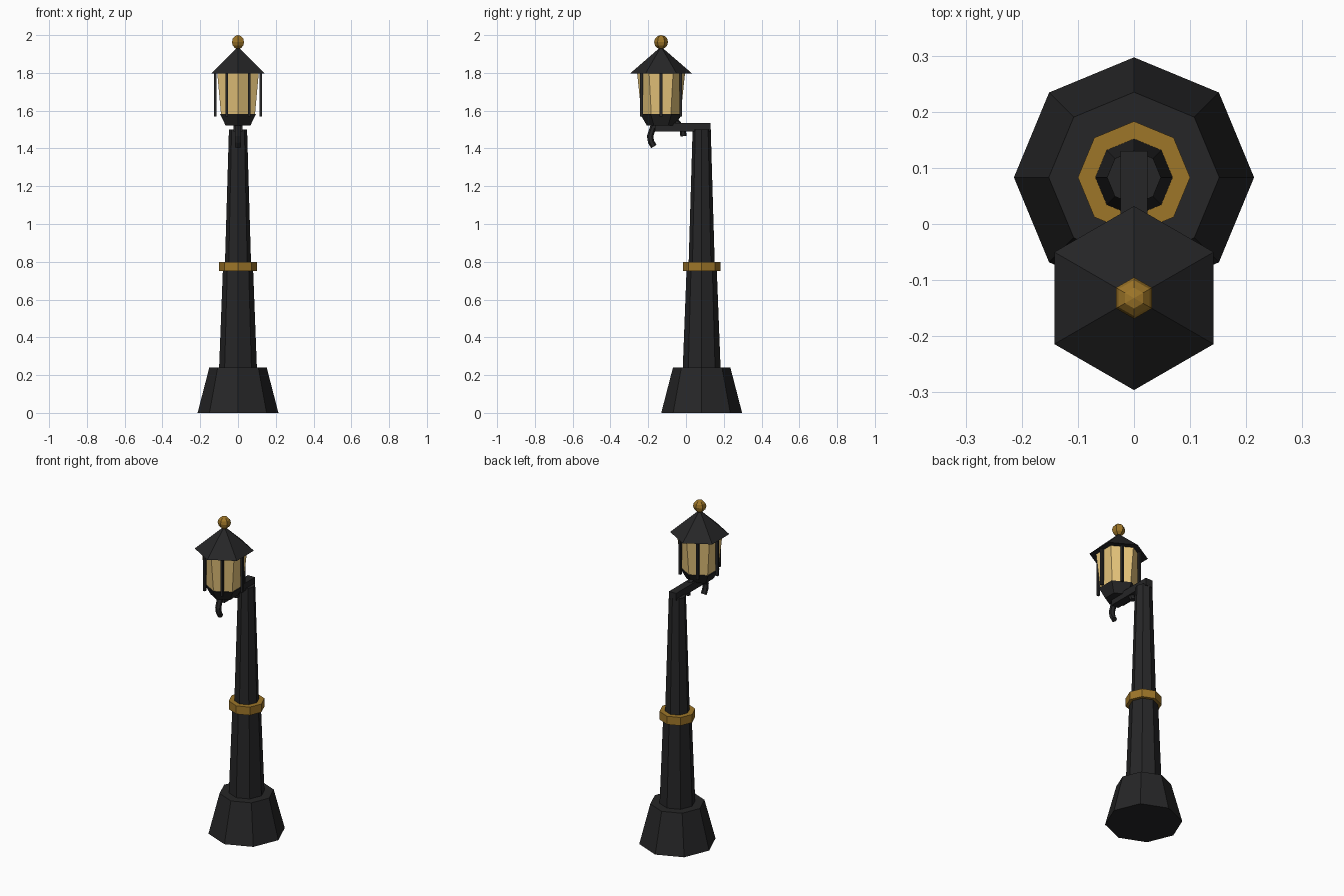
import bpy, bmesh, math
from mathutils import Matrix, Vector

if "Cube" in bpy.data.objects:
    bpy.data.objects.remove(bpy.data.objects["Cube"])

def material(name, rgb):
    m = bpy.data.materials.new(name)
    m.diffuse_color = (*rgb, 1)
    m.use_nodes = True
    m.node_tree.nodes["Principled BSDF"].inputs["Base Color"].default_value = m.diffuse_color
    return m

BLACK = material("black iron", (0.019, 0.019, 0.020))
GOLD = material("old gold", (0.34, 0.18, 0.022))
GLASS = material("warm glass", (0.80, 0.56, 0.20))

POST_Y = 0.083      # post axis
LAMP_Y = -0.132     # lantern axis

def finish(name, bm, mat):
    bmesh.ops.recalc_face_normals(bm, faces=bm.faces)
    me = bpy.data.meshes.new(name)
    bm.to_mesh(me)
    bm.free()
    me.materials.append(mat)
    ob = bpy.data.objects.new(name, me)
    bpy.context.collection.objects.link(ob)
    return ob

def prism(name, sides, y, z0, z1, r0, r1, mat):
    """Tapered upright prism with a corner pointing along y."""
    bm = bmesh.new()
    rings = []
    for r, z in ((r0, z0), (r1, z1)):
        rings.append([bm.verts.new((r * math.sin(a), y + r * math.cos(a), z))
                      for a in (2 * math.pi * i / sides for i in range(sides))])
    for ring in rings:
        bm.faces.new(ring)
    for i in range(sides):
        j = (i + 1) % sides
        bm.faces.new((rings[0][i], rings[0][j], rings[1][j], rings[1][i]))
    return finish(name, bm, mat)

def box(name, lo, hi, mat):
    lo, hi = Vector(lo), Vector(hi)
    bm = bmesh.new()
    bmesh.ops.create_cube(bm, size=1, matrix=Matrix.Translation((lo + hi) / 2)
                          @ Matrix.Diagonal((*(hi - lo), 1)))
    return finish(name, bm, mat)

# Post
prism("base", 8, POST_Y, 0, 0.24, 0.214, 0.152, BLACK)
prism("lower_post", 8, POST_Y, 0.24, 0.76, 0.10, 0.08, BLACK)
prism("upper_post", 8, POST_Y, 0.76, 1.50, 0.07, 0.048, BLACK)
prism("collar", 8, POST_Y, 0.75, 0.80, 0.10, 0.10, GOLD)

# Arm reaching under the lantern
box("arm", (-0.024, -0.165, 1.49), (0.024, 0.13, 1.535), BLACK)

# Scroll: square-ish tube swept along an arch in the yz plane
path = [(-0.013, 1.465), (-0.018, 1.50), (-0.045, 1.535), (-0.09, 1.55),
        (-0.14, 1.54), (-0.175, 1.51), (-0.19, 1.465), (-0.185, 1.435), (-0.170, 1.41)]
bm = bmesh.new()
rings = []
for i, (y, z) in enumerate(path):
    a, b = path[max(i - 1, 0)], path[min(i + 1, len(path) - 1)]
    n = Vector((0, -(b[1] - a[1]), b[0] - a[0])).normalized()
    ring = []
    for k in range(6):
        t = math.pi * k / 3
        ring.append(bm.verts.new(Vector((0.017 * math.sin(t), y, z)) + n * 0.017 * math.cos(t)))
    rings.append(ring)
for r, s in zip(rings, rings[1:]):
    for k in range(6):
        m = (k + 1) % 6
        bm.faces.new((r[k], r[m], s[m], s[k]))
bm.faces.new(rings[0])
bm.faces.new(rings[-1])
finish("scroll", bm, BLACK)

# Lantern
prism("lantern_cup", 6, LAMP_Y, 1.522, 1.583, 0.076, 0.111, BLACK)
prism("lantern_glass", 6, LAMP_Y, 1.583, 1.80, 0.104, 0.127, GLASS)
prism("lantern_roof", 6, LAMP_Y, 1.797, 1.932, 0.164, 0.008, BLACK)
for i in range(6):
    a = math.pi * i / 3
    x, y = 0.12 * math.cos(a), LAMP_Y + 0.12 * math.sin(a)
    box(f"lantern_bar_{i + 1}", (x - 0.007, y - 0.007, 1.57),
        (x + 0.007, y + 0.007, 1.802), BLACK)

# Finial
bm = bmesh.new()
bmesh.ops.create_uvsphere(bm, u_segments=6, v_segments=6, radius=0.037,
                          matrix=Matrix.Translation((0, LAMP_Y, 1.963)))
finish("finial", bm, GOLD)
